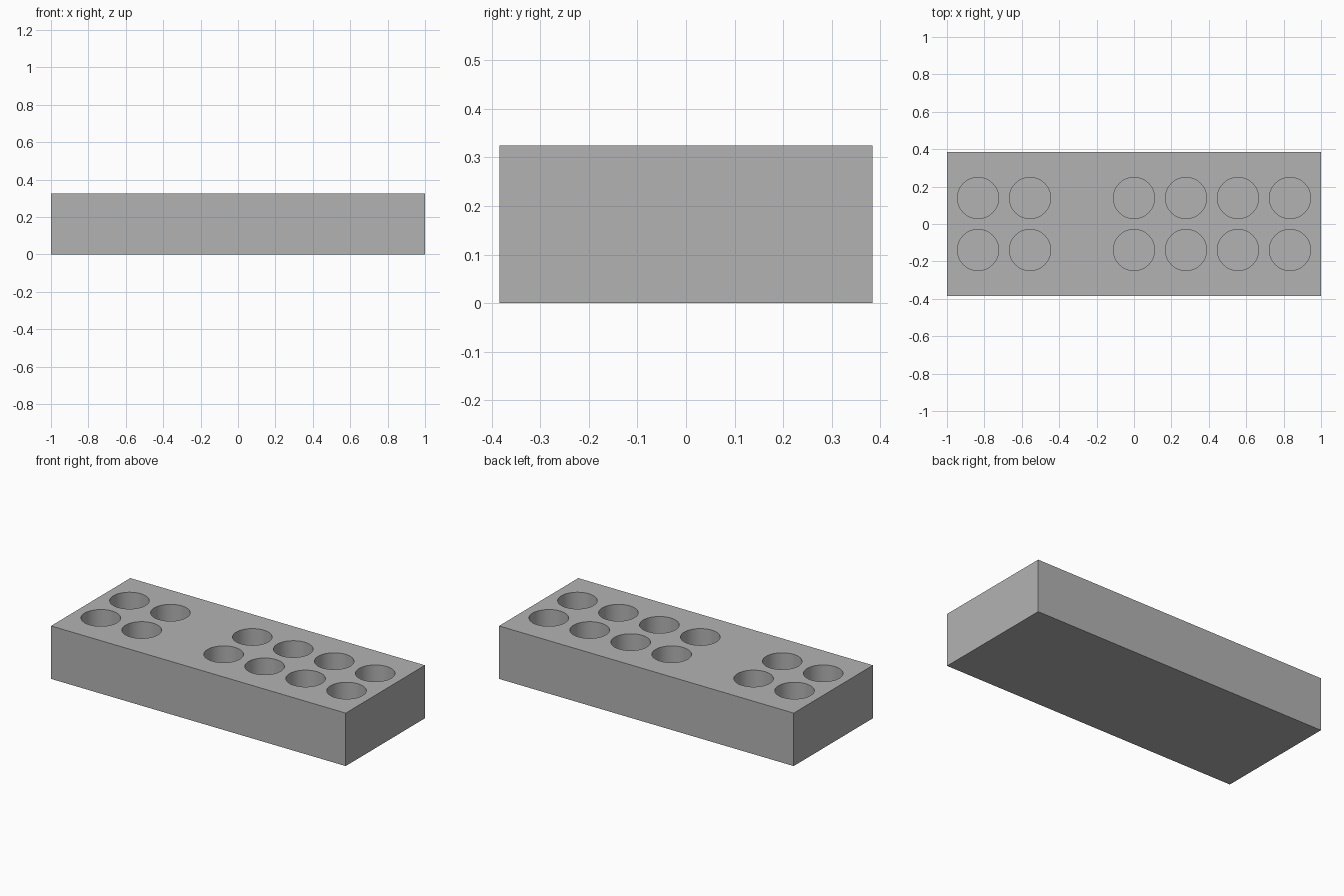
import bpy
import bmesh
import math
from mathutils import Matrix

if "Cube" in bpy.data.objects:
    bpy.data.objects.remove(bpy.data.objects["Cube"], do_unlink=True)

LENGTH, WIDTH, HEIGHT = 2.0, 0.768, 0.325
PITCH, RADIUS, DEPTH = 0.278, 0.11, 0.27

grey = bpy.data.materials.new("plain grey")
grey.use_nodes = True
colour = (0.45, 0.45, 0.45, 1)
grey.diffuse_color = colour
grey.node_tree.nodes["Principled BSDF"].inputs["Base Color"].default_value = colour


def add_object(name, bm):
    mesh = bpy.data.meshes.new(name)
    bm.to_mesh(mesh)
    bm.free()
    mesh.materials.append(grey)
    obj = bpy.data.objects.new(name, mesh)
    bpy.context.collection.objects.link(obj)
    return obj


# Solid rectangular block
bm = bmesh.new()
bmesh.ops.create_cube(bm, size=1, matrix=Matrix.Translation((0, 0, HEIGHT / 2))
                      @ Matrix.Diagonal((LENGTH, WIDTH, HEIGHT, 1)))
block = add_object("holder_block", bm)

# Two rows of round pockets, with a gap between the two groups
bm = bmesh.new()
for column in (-3, -2, 0, 1, 2, 3):
    for row in (-0.5, 0.5):
        bmesh.ops.create_cone(
            bm, cap_ends=True, segments=64, radius1=RADIUS, radius2=RADIUS, depth=2 * DEPTH,
            matrix=Matrix.Translation((column * PITCH, row * PITCH, HEIGHT)))
cutter = add_object("pocket_cutter", bm)
cutter.hide_render = True

# Cut the pockets and discard the cutter
cut = block.modifiers.new("pockets", "BOOLEAN")
cut.operation = "DIFFERENCE"
cut.solver = "EXACT"
cut.object = cutter
bpy.context.view_layer.objects.active = block
block.select_set(True)
bpy.ops.object.modifier_apply(modifier=cut.name)
bpy.data.objects.remove(cutter, do_unlink=True)

# Smooth pocket walls, sharp rims and edges
bpy.ops.object.shade_smooth_by_angle(angle=math.radians(30))
